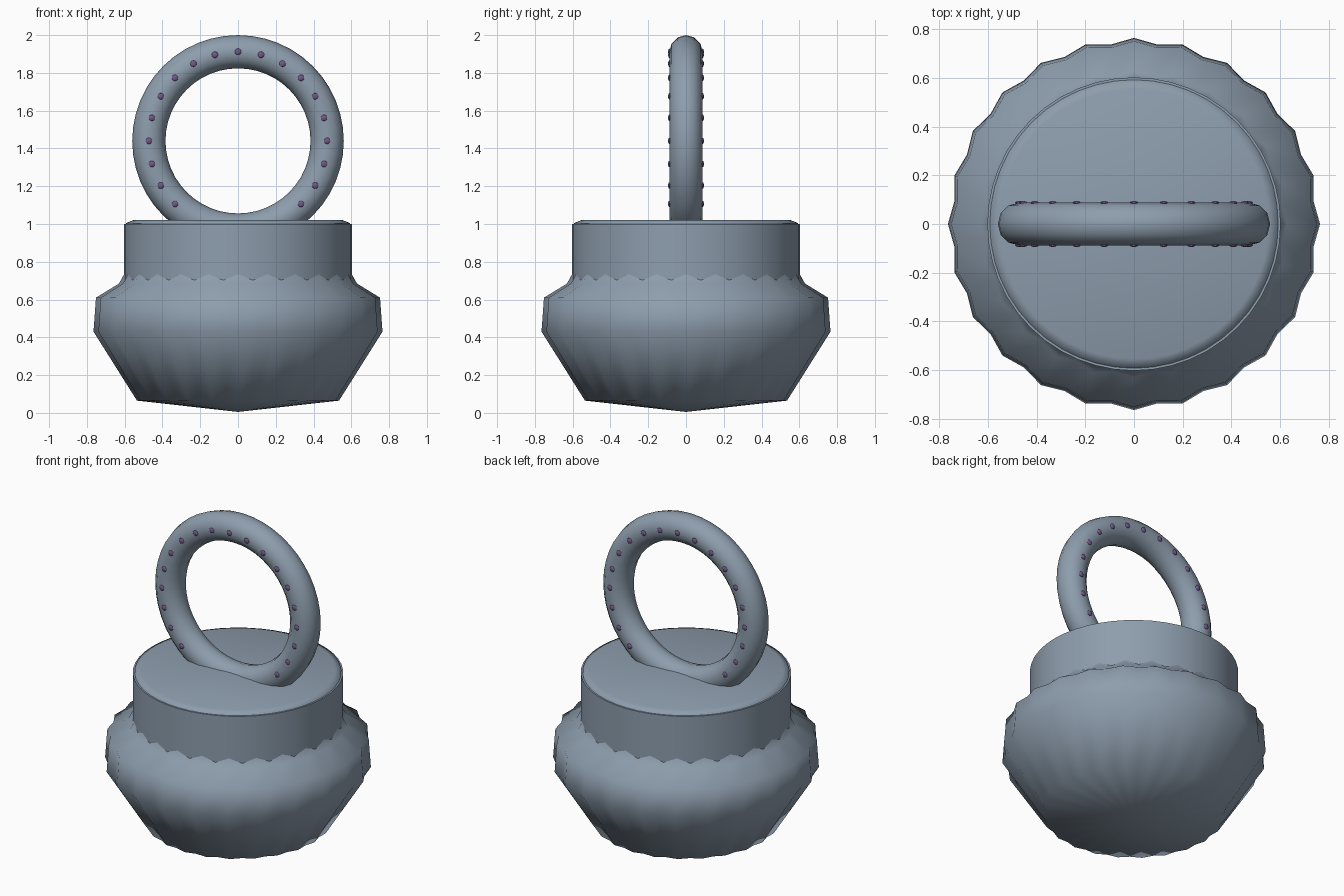
import bpy, bmesh, math
from mathutils import Vector

cube = bpy.data.objects.get("Cube")
if cube:
    bpy.data.objects.remove(cube, do_unlink=True)


def material(name, colour):
    mat = bpy.data.materials.new(name)
    mat.use_nodes = True
    mat.diffuse_color = colour
    mat.node_tree.nodes["Principled BSDF"].inputs["Base Color"].default_value = colour
    return mat


SLATE = material("slate blue", (0.27, 0.34, 0.42, 1))
PURPLE = material("dull purple", (0.17, 0.10, 0.25, 1))


def finish(bm, name, mat, angle):
    bmesh.ops.recalc_face_normals(bm, faces=bm.faces)
    mesh = bpy.data.meshes.new(name)
    bm.to_mesh(mesh)
    bm.free()
    mesh.materials.append(mat)
    obj = bpy.data.objects.new(name, mesh)
    bpy.context.collection.objects.link(obj)
    bpy.ops.object.select_all(action="DESELECT")
    obj.select_set(True)
    bpy.context.view_layer.objects.active = obj
    bpy.ops.object.shade_smooth_by_angle(angle=math.radians(angle))
    return obj


def lathe(name, profile, mat, flute=0.0, angle=60, steps=48):
    """Revolve (radius, height) points; every second column is pulled in by flute."""
    bm = bmesh.new()
    rings = []
    for r, z in profile:
        if r == 0:
            rings.append([bm.verts.new((0, 0, z))] * steps)
            continue
        ring = []
        for i in range(steps):
            a = math.tau * i / steps
            rr = r * (1 - flute * (i % 2))
            ring.append(bm.verts.new((rr * math.cos(a), rr * math.sin(a), z)))
        rings.append(ring)
    for low, high in zip(rings, rings[1:]):
        for i in range(steps):
            j = (i + 1) % steps
            corners = dict.fromkeys((low[i], low[j], high[j], high[i]))
            bm.faces.new(list(corners))
    return finish(bm, name, mat, angle)


# Fluted bowl
lathe("fluted_bowl", [(0, 0.005), (0.535, 0.065), (0.765, 0.43), (0.752, 0.61),
                      (0.63, 0.685), (0.605, 0.73), (0.58, 0.78)],
      SLATE, flute=0.028, angle=75)

# Neck with a closed, slightly raised lid
lathe("neck", [(0.603, 0.68), (0.603, 1.0), (0.585, 1.0)], SLATE)
lathe("lid", [(0.597, 0.98), (0.592, 1.005), (0.555, 1.02), (0, 1.02)], SLATE)

# Upright ring handle
CENTRE, MAJOR, MINOR = 1.44, 0.472, 0.088
bpy.ops.mesh.primitive_torus_add(
    major_radius=MAJOR, minor_radius=MINOR, major_segments=48, minor_segments=12,
    location=(0, 0, CENTRE), rotation=(math.pi / 2, 0, 0))
ring = bpy.context.object
ring.name = "ring_handle"
ring.data.materials.append(SLATE)
bpy.ops.object.shade_smooth()

# Small studs on both faces of the ring
bm = bmesh.new()
for k in range(-9, 10):
    a = math.radians(15 * k)
    for side in (-1, 1):
        new = bmesh.ops.create_uvsphere(bm, u_segments=8, v_segments=6, radius=0.017)
        for v in new["verts"]:
            v.co.y *= 0.4
        bmesh.ops.translate(bm, verts=new["verts"], vec=Vector(
            (MAJOR * math.sin(a), side * MINOR, CENTRE + MAJOR * math.cos(a))))
finish(bm, "ring_studs", PURPLE, 60)
